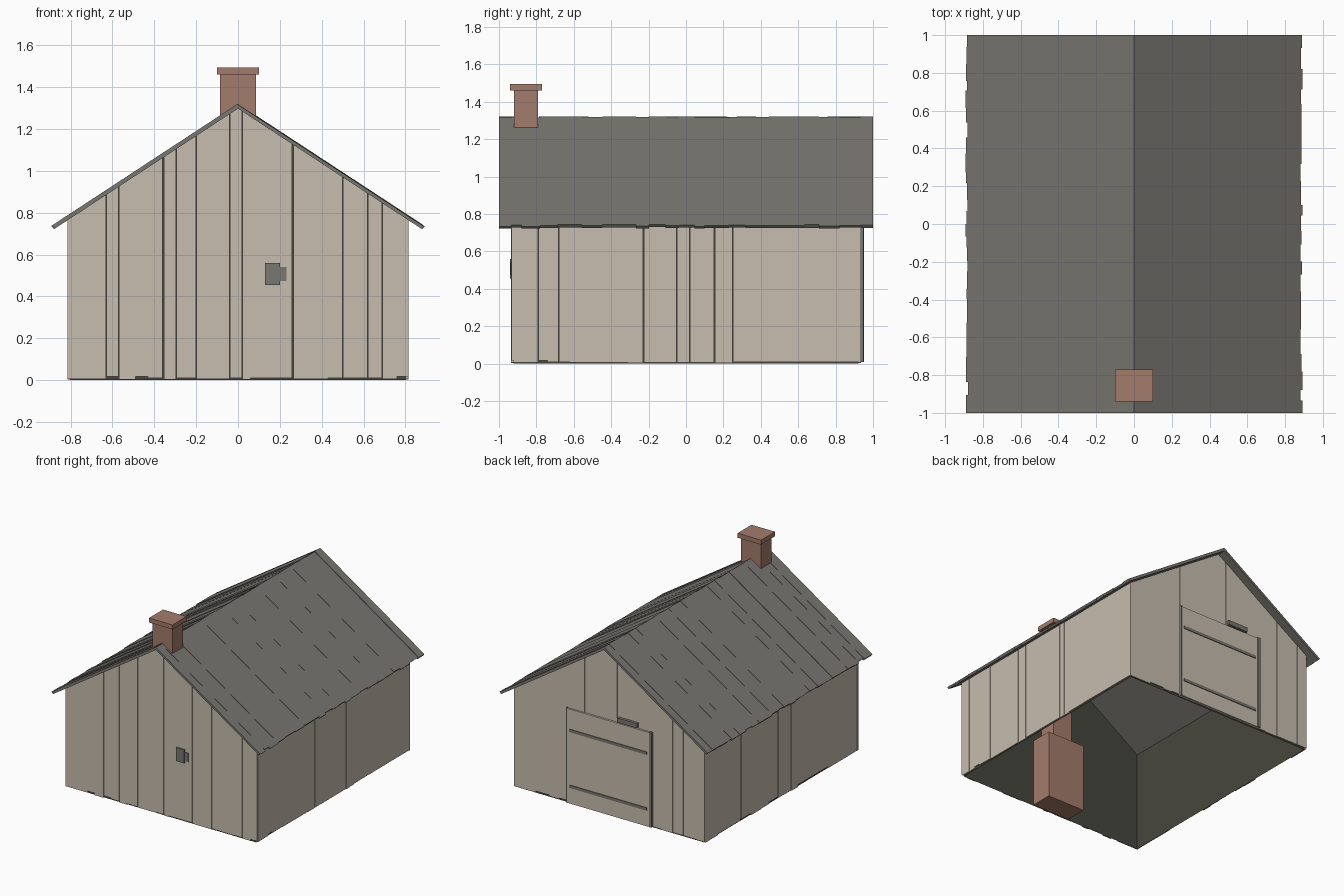
import bpy, bmesh, random

random.seed(4)
if "Cube" in bpy.data.objects:
    bpy.data.objects.remove(bpy.data.objects["Cube"])


def material(name, r, g, b):
    m = bpy.data.materials.new(name)
    m.use_nodes = True
    m.diffuse_color = (r, g, b, 1)
    m.node_tree.nodes["Principled BSDF"].inputs["Base Color"].default_value = (r, g, b, 1)
    return m


WOOD = material("weathered wood", 0.57, 0.51, 0.43)
GREY = material("slate grey", 0.19, 0.184, 0.165)
BRICK = material("brick", 0.37, 0.2, 0.15)
DARK = material("dark lining", 0.062, 0.062, 0.048)

# Main dimensions
HX, HY = 0.815, 0.935      # wall half sizes
SLOPE = 0.655
UNDER, RIDGE = 1.298, 1.32  # roof underside and top at the ridge
THICK = 0.012               # plank thickness


def under(x):
    return UNDER - SLOPE * abs(x)


def extrude(bm, pts, axis, lo, hi):
    """Solid prism: pts are (x, z) for axis y, or (y, z) for axis x."""
    def place(p, d):
        return (d, p[0], p[1]) if axis == "x" else (p[0], d, p[1])
    a = [bm.verts.new(place(p, lo)) for p in pts]
    b = [bm.verts.new(place(p, hi)) for p in pts]
    bm.faces.new(a)
    bm.faces.new(b[::-1])
    for i in range(len(pts)):
        j = (i + 1) % len(pts)
        bm.faces.new((a[i], b[i], b[j], a[j]))


def finish(bm, name, mat):
    bmesh.ops.recalc_face_normals(bm, faces=bm.faces[:])
    me = bpy.data.meshes.new(name)
    bm.to_mesh(me)
    bm.free()
    me.materials.append(mat)
    ob = bpy.data.objects.new(name, me)
    bpy.context.collection.objects.link(ob)
    return ob


def boxes(name, mat, *dims):
    """Each box is (x0, x1, y0, y1, z0, z1)."""
    bm = bmesh.new()
    for x0, x1, y0, y1, z0, z1 in dims:
        extrude(bm, [(x0, z0), (x1, z0), (x1, z1), (x0, z1)], "y", y0, y1)
    return finish(bm, name, mat)


def plank_wall(name, axis, side, seams, wide_gaps=()):
    """Upright planks with uneven feet; gable planks follow the roof."""
    bm = bmesh.new()
    half = HX if axis == "y" else HY - THICK
    edge = HY if axis == "y" else HX
    cuts = [-half] + seams + [half]
    for a, b in zip(cuts, cuts[1:]):
        a2 = a + (0.006 if a in wide_gaps else 0.0008)
        b2 = b - 0.0008
        foot = random.choice((0.003, 0.006, 0.01, 0.018))
        if axis == "y":
            top = [(b2, under(b2))]
            if a2 < 0 < b2:
                top.append((0, UNDER))
            top.append((a2, under(a2)))
        else:
            top = [(b2, under(HX)), (a2, under(HX))]
        face = side * (edge - random.uniform(0, 0.003))
        back = side * (edge - THICK)
        extrude(bm, [(a2, foot), (b2, foot)] + top, axis, min(face, back), max(face, back))
    return finish(bm, name, WOOD)


# Plank walls
plank_wall("front_wall", "y", -1,
           [-0.63, -0.57, -0.49, -0.43, -0.36, -0.295, -0.2, -0.04, 0.02, 0.06,
            0.26, 0.43, 0.5, 0.62, 0.69, 0.76], (-0.36, 0.26))
plank_wall("back_wall", "y", 1,
           [-0.73, -0.63, -0.54, -0.44, -0.24, -0.07, 0.21, 0.36, 0.43, 0.51, 0.63], (-0.07,))
plank_wall("left_wall", "x", 1,
           [-0.85, -0.79, -0.74, -0.68, -0.62, -0.31, -0.23, -0.05, 0.02, 0.15,
            0.2, 0.25, 0.42, 0.5], (-0.23, 0.15))
plank_wall("right_wall", "x", -1,
           [-0.57, -0.2, -0.12, -0.03, 0.04, 0.15, 0.25, 0.37, 0.49, 0.77], (0.04, 0.49))

# Dark lining behind the planks, open below and above
bm = bmesh.new()
lx, ly = HX - THICK - 0.001, HY - THICK - 0.001
gable = [(-lx, 0), (lx, 0), (lx, under(lx)), (0, UNDER), (-lx, under(lx))]
extrude(bm, gable, "y", -ly, ly)
bmesh.ops.recalc_face_normals(bm, faces=bm.faces[:])
bmesh.ops.delete(bm, geom=[f for f in bm.faces if abs(f.normal.z) > 0.5], context="FACES_ONLY")
finish(bm, "wall_lining", DARK)

# Roof boards from ridge to eave, with uneven ends and heights
for name, side in (("left_roof", 1), ("right_roof", -1)):
    bm = bmesh.new()
    y = -1.0
    while y < 0.999:
        y2 = y + random.uniform(0.05, 0.13)
        if y2 > 0.95:
            y2 = 1.0
        eave = random.uniform(0.88, 0.892)
        lift = random.choice((-0.003, -0.001, 0, 0.002))
        low = eave - 0.012
        pts = [(0, UNDER), (0, RIDGE + lift), (eave, RIDGE + lift - SLOPE * eave), (low, under(low))]
        extrude(bm, [(side * px, pz) for px, pz in pts], "y", y, y2)
        y = y2
    finish(bm, name, GREY)

# Chimney and the hearth at its foot
boxes("chimney_stack", BRICK, (-0.085, 0.085, -0.92, -0.79, 0.5, 1.465))
boxes("chimney_cap", BRICK, (-0.1, 0.1, -0.94, -0.77, 1.46, 1.495))
boxes("hearth", BRICK, (-0.16, 0.16, -0.92, -0.75, 0.004, 0.53))

# Back door with its rails, side strips and upper latch
boxes("back_door", WOOD, (-0.35, 0.35, 0.93, 0.948, 0.008, 0.735))
boxes("door_rails", GREY, *[(-0.33, 0.33, 0.945, 0.953, z, z + 0.022) for z in (0.13, 0.56)])
boxes("door_strips", GREY, (-0.372, -0.35, 0.93, 0.953, 0.01, 0.74),
      (0.35, 0.358, 0.93, 0.95, 0.01, 0.74))
boxes("back_latch", GREY, (-0.25, -0.08, 0.93, 0.955, 0.745, 0.78))

# Front latch plate with its tab
boxes("front_latch", GREY, (0.13, 0.2, -0.941, -0.93, 0.455, 0.56),
      (0.2, 0.232, -0.939, -0.93, 0.475, 0.54))
